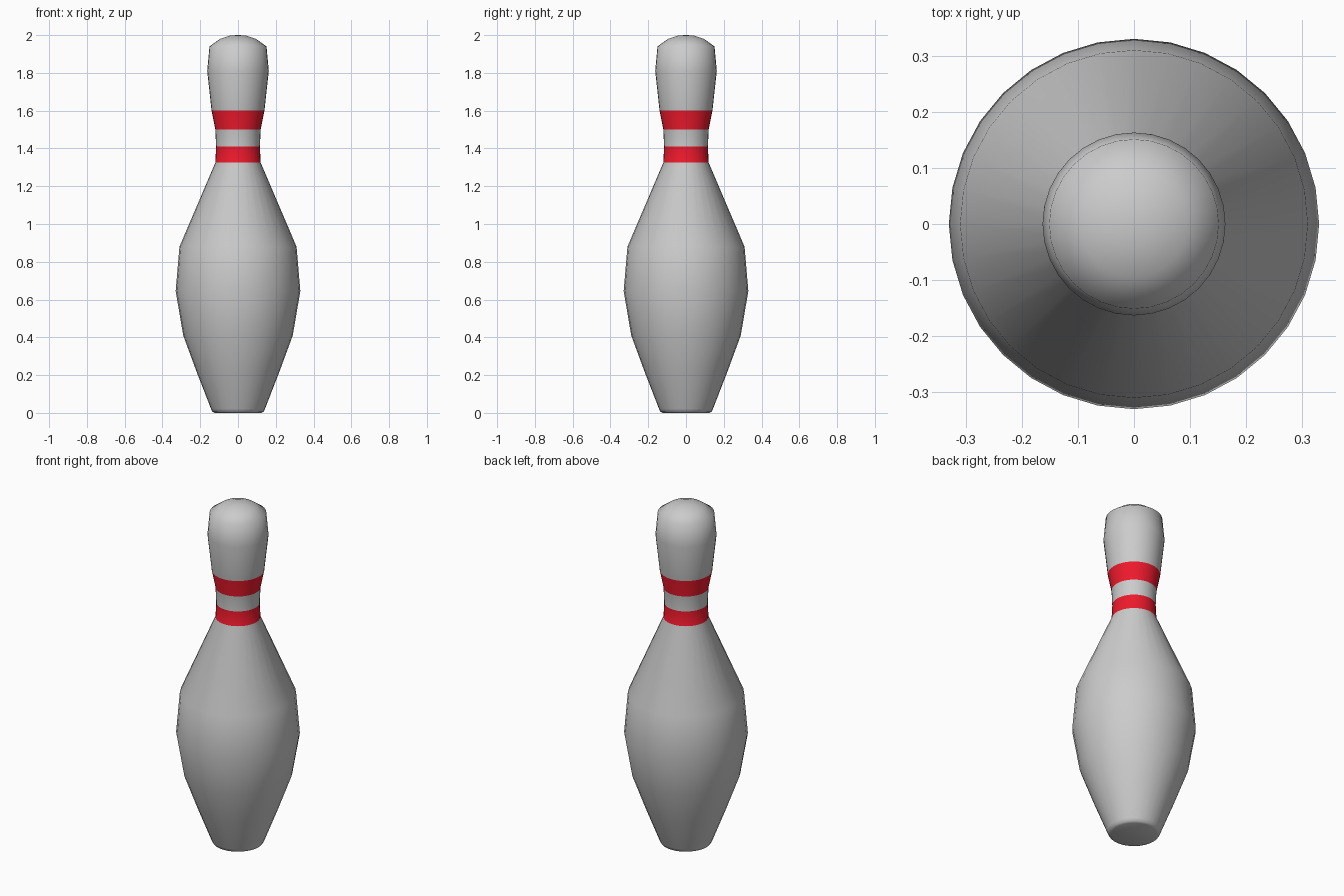
import bpy, bmesh
from math import cos, sin, tau, radians

if "Cube" in bpy.data.objects:
    bpy.data.objects.remove(bpy.data.objects["Cube"])

SIDES = 32
# Pin outline: (radius, height), bottom to top
PROFILE = [(0.122, 0.0), (0.135, 0.006), (0.143, 0.022), (0.219, 0.217), (0.29, 0.41),
           (0.33, 0.645), (0.31, 0.88), (0.12, 1.325), (0.116, 1.41),
           (0.12, 1.50), (0.14, 1.60), (0.163, 1.81), (0.151, 1.94),
           (0.095, 1.98), (0.042, 1.998)]
STRIPES = {(1.325, 1.41), (1.50, 1.60)}

bm = bmesh.new()
rings = [[bm.verts.new((r * cos(tau * i / SIDES), r * sin(tau * i / SIDES), z))
          for i in range(SIDES)] for r, z in PROFILE]

# Lathed body, with the neck stripes coloured
for k in range(len(rings) - 1):
    low, high = rings[k], rings[k + 1]
    stripe = (PROFILE[k][1], PROFILE[k + 1][1]) in STRIPES
    for i in range(SIDES):
        j = (i + 1) % SIDES
        face = bm.faces.new((low[i], low[j], high[j], high[i]))
        face.material_index = int(stripe)

# Flat base and rounded tip
bm.faces.new(rings[0][::-1])
tip = bm.verts.new((0, 0, 2.0))
for i in range(SIDES):
    bm.faces.new((rings[-1][i], rings[-1][(i + 1) % SIDES], tip))

mesh = bpy.data.meshes.new("bowling_pin")
bm.to_mesh(mesh)
bm.free()
pin = bpy.data.objects.new("bowling_pin", mesh)
bpy.context.collection.objects.link(pin)

# Plain grey slot, then red stripe paint
red = bpy.data.materials.new("red_stripe")
red.diffuse_color = (0.85, 0.01, 0.025, 1)
red.use_nodes = True
red.node_tree.nodes["Principled BSDF"].inputs["Base Color"].default_value = red.diffuse_color
mesh.materials.append(None)
mesh.materials.append(red)

bpy.context.view_layer.objects.active = pin
pin.select_set(True)
bpy.ops.object.shade_smooth_by_angle(angle=radians(50))
